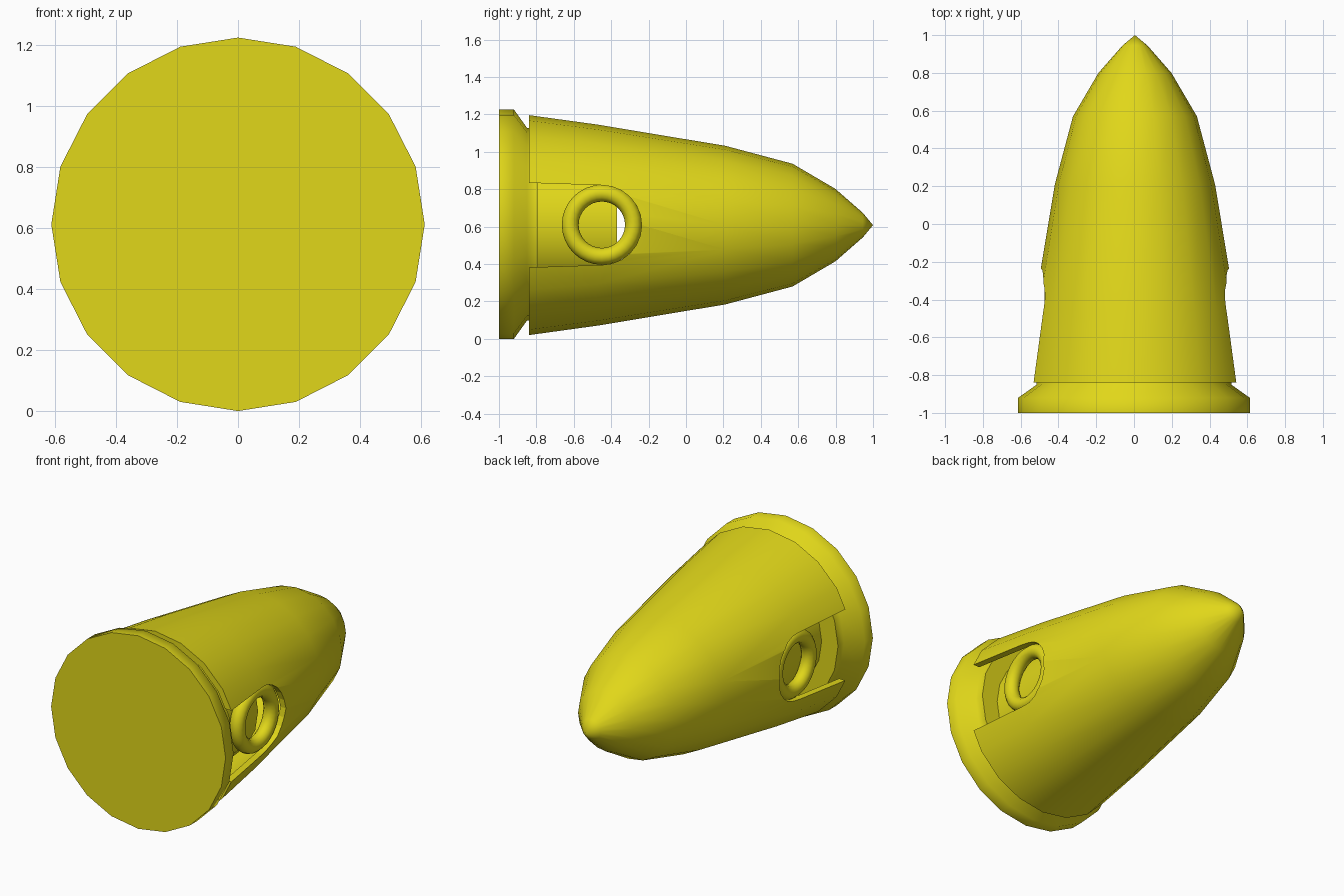
import bpy, bmesh, math
from mathutils import Matrix

if "Cube" in bpy.data.objects:
    bpy.data.objects.remove(bpy.data.objects["Cube"])

CZ = 0.613
yellow = bpy.data.materials.new("yellow")
yellow.diffuse_color = (0.75, 0.68, 0.01, 1)
yellow.use_nodes = True
yellow.node_tree.nodes["Principled BSDF"].inputs["Base Color"].default_value = yellow.diffuse_color


def smooth(ob, angle):
    bpy.ops.object.select_all(action='DESELECT')
    ob.select_set(True)
    bpy.context.view_layer.objects.active = ob
    bpy.ops.object.shade_smooth_by_angle(angle=math.radians(angle))


def lathe(name, profile, x=0.0, z=CZ, closed=False, angle=35, sides=20):
    """Spin (y, radius) points round the y axis."""
    bm = bmesh.new()
    vs = [bm.verts.new((0, y, r)) for y, r in profile]
    pairs = list(zip(vs, vs[1:])) + ([(vs[-1], vs[0])] if closed else [])
    edges = [bm.edges.new(p) for p in pairs]
    bmesh.ops.spin(bm, geom=vs + edges, cent=(0, 0, 0), axis=(0, 1, 0),
                   angle=math.tau, steps=sides, use_duplicate=False)
    bmesh.ops.remove_doubles(bm, verts=bm.verts, dist=1e-4)
    bmesh.ops.recalc_face_normals(bm, faces=bm.faces)
    bmesh.ops.translate(bm, verts=bm.verts, vec=(x, 0, z))
    me = bpy.data.meshes.new(name)
    bm.to_mesh(me)
    bm.free()
    me.materials.append(yellow)
    ob = bpy.data.objects.new(name, me)
    bpy.context.collection.objects.link(ob)
    smooth(ob, angle)
    return ob


# Flanged back plate and inner hub
lathe("back_plate", [(-1, 0), (-1, 0.613), (-0.92, 0.613), (-0.85, 0.515),
                     (-0.79, 0.515), (-0.79, 0)], angle=60)
lathe("hub", [(-0.8, 0), (-0.8, 0.40), (-0.37, 0.40), (-0.37, 0)])

# Pointed shell with wall thickness
outer = [(-0.84, 0.588), (-0.47, 0.537), (0.21, 0.424), (0.57, 0.328),
         (0.80, 0.193), (0.945, 0.066), (1.0, 0)]
inner = [(0.93, 0), (0.78, 0.15), (0.55, 0.29), (0.20, 0.385),
         (-0.47, 0.498), (-0.84, 0.548)]
shell = lathe("shell", outer + inner, x=0.005, z=0.608, closed=True)

# Slot cutter: round-ended prism running through both sides
bm = bmesh.new()
pts = [(-1.1, -0.23), (-0.84, -0.226)]
for i in range(13):
    a = -math.pi / 2 + math.pi * i / 12
    pts.append((-0.45 + 0.213 * math.cos(a), 0.213 * math.sin(a)))
pts += [(-0.84, 0.226), (-1.1, 0.23)]
face = bm.faces.new([bm.verts.new((-1, y, 0.608 + z)) for y, z in pts])
ext = bmesh.ops.extrude_face_region(bm, geom=[face])
bmesh.ops.translate(bm, vec=(2, 0, 0),
                    verts=[v for v in ext['geom'] if isinstance(v, bmesh.types.BMVert)])
bmesh.ops.recalc_face_normals(bm, faces=bm.faces)
me = bpy.data.meshes.new("slot_cutter")
bm.to_mesh(me)
bm.free()
cutter = bpy.data.objects.new("slot_cutter", me)
bpy.context.collection.objects.link(cutter)
cutter.hide_render = True

mod = shell.modifiers.new("slots", 'BOOLEAN')
mod.object = cutter
mod.operation = 'DIFFERENCE'
mod.solver = 'EXACT'
bpy.context.view_layer.objects.active = shell
bpy.ops.object.modifier_apply(modifier=mod.name)
bpy.data.objects.remove(cutter)
smooth(shell, 35)

# Blade socket ring on each side
for side, s in (("left", -1), ("right", 1)):
    bpy.ops.mesh.primitive_torus_add(
        major_radius=0.169, minor_radius=0.045, major_segments=32, minor_segments=12,
        location=(s * 0.43, -0.45, 0.61), rotation=(0, math.pi / 2, 0))
    ring = bpy.context.object
    ring.name = side + "_socket_ring"
    ring.data.materials.append(yellow)
    smooth(ring, 60)
